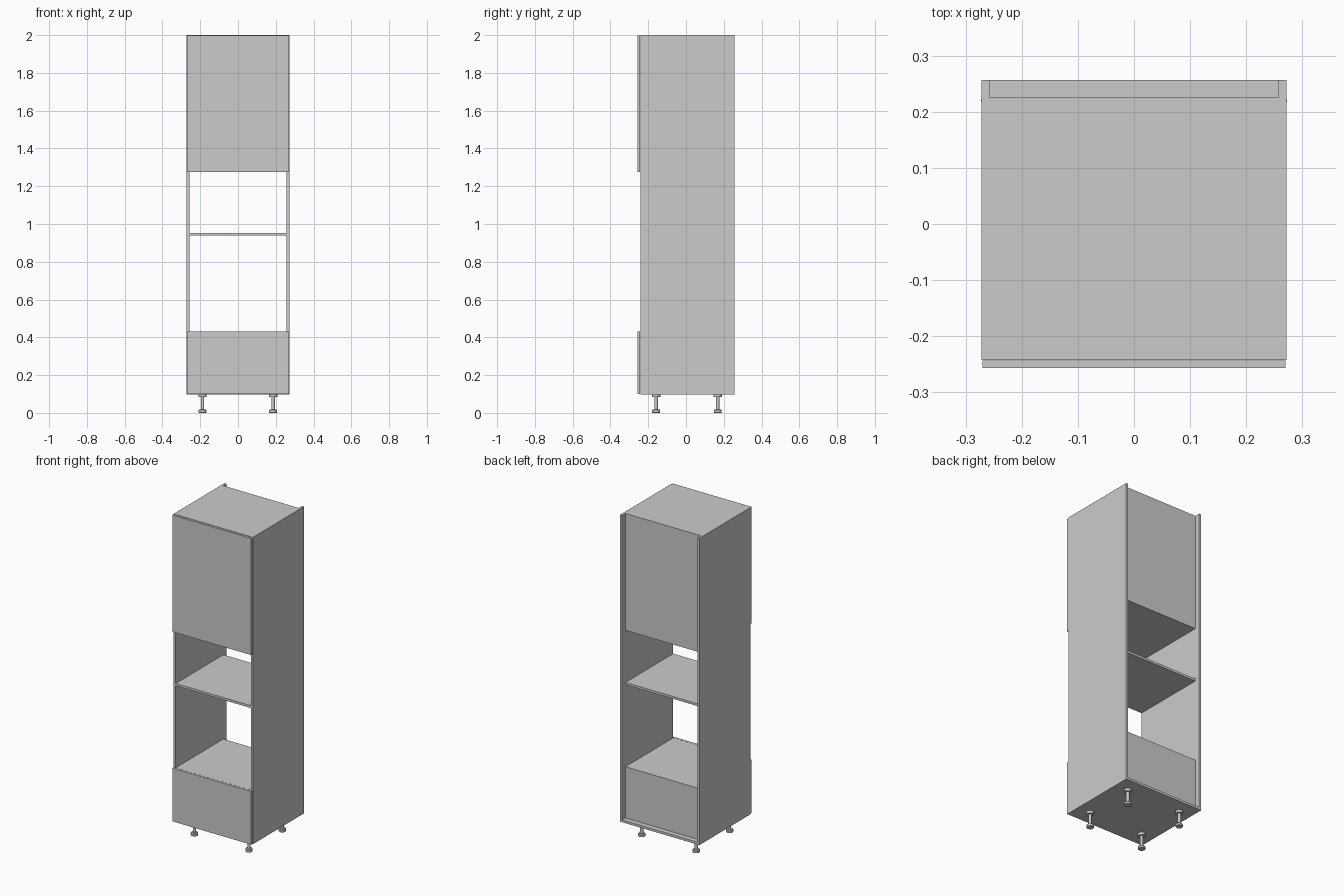
import bpy, bmesh, math
from mathutils import Vector

if "Cube" in bpy.data.objects:
    bpy.data.objects.remove(bpy.data.objects["Cube"])

W, T = 0.272, 0.0145            # half width, board thickness
Z0, Z1 = 0.098, 2.0             # carcass bottom and top
FRONT, BACK, INSET = -0.242, 0.257, 0.225


def box(name, x, y, z):
    me = bpy.data.meshes.new(name)
    bm = bmesh.new()
    bmesh.ops.create_cube(bm, size=1)
    for v in bm.verts:
        v.co = Vector([(r[0] + r[1]) / 2 + c * (r[1] - r[0])
                       for c, r in zip(v.co, (x, y, z))])
    bm.to_mesh(me)
    bm.free()
    ob = bpy.data.objects.new(name, me)
    bpy.context.collection.objects.link(ob)
    return ob


def lathe(name, profile, loc, rot=(0, 0, 0), n=24):
    """Closed turned part from (radius, height) points."""
    me = bpy.data.meshes.new(name)
    bm = bmesh.new()
    rings = [[bm.verts.new((r * math.cos(2 * math.pi * i / n),
                            r * math.sin(2 * math.pi * i / n), z))
              for i in range(n)] for r, z in profile]
    for a, b in zip(rings, rings[1:]):
        for i in range(n):
            j = (i + 1) % n
            bm.faces.new((a[i], a[j], b[j], b[i]))
    bm.faces.new(rings[0][::-1])
    bm.faces.new(rings[-1])
    bm.to_mesh(me)
    bm.free()
    ob = bpy.data.objects.new(name, me)
    ob.location, ob.rotation_euler = loc, rot
    bpy.context.collection.objects.link(ob)
    bpy.ops.object.select_all(action='DESELECT')
    ob.select_set(True)
    bpy.context.view_layer.objects.active = ob
    bpy.ops.object.shade_smooth_by_angle()
    return ob


# side panels, with small dowel caps near the back
cap = [(0.002, -0.003), (0.002, 0.0004)]
for side, s in (("left", -1), ("right", 1)):
    box(side + "_side_panel", sorted((s * W, s * (W - T))), (FRONT, BACK), (Z0, Z1))
    lathe(side + "_top_dowel", cap, (s * 0.2655, INSET, Z1), n=12)
    lathe(side + "_bottom_dowel", cap, (s * W, 0.22, Z0 + 0.007),
          (0, s * math.pi / 2, 0), n=12)

# horizontal boards
inner = (-W + T, W - T)
box("bottom_panel", inner, (FRONT, BACK), (Z0, Z0 + T))
box("top_panel", inner, (FRONT, INSET), (Z1 - T, Z1))
box("drawer_cover_shelf", inner, (FRONT, INSET - 0.003), (0.43 - T, 0.43))
box("middle_shelf", inner, (FRONT, INSET), (0.938, 0.938 + T))
box("upper_shelf", inner, (FRONT, INSET - 0.003), (1.275, 1.275 + T))

# recessed back panels, leaving the appliance bays open
box("lower_back_panel", inner, (INSET - 0.003, INSET), (Z0 + T, 0.43))
box("upper_back_panel", inner, (INSET - 0.003, INSET), (1.275, Z1 - T))

# fronts
for name, z in (("drawer_front", (0.1, 0.43)), ("upper_door", (1.275, 1.998))):
    box(name, (-0.27, 0.27), (-0.2565, FRONT - 0.001), z)

# adjustable feet
foot = [(0.019, 0), (0.021, 0.002), (0.021, 0.014), (0.018, 0.018), (0.009, 0.018),
        (0.009, 0.083), (0.022, 0.083), (0.022, Z0)]
for fb, y in (("front", -0.158), ("back", 0.168)):
    for lr, x in (("left", -0.188), ("right", 0.186)):
        lathe(f"{fb}_{lr}_foot", foot, (x, y, 0))
